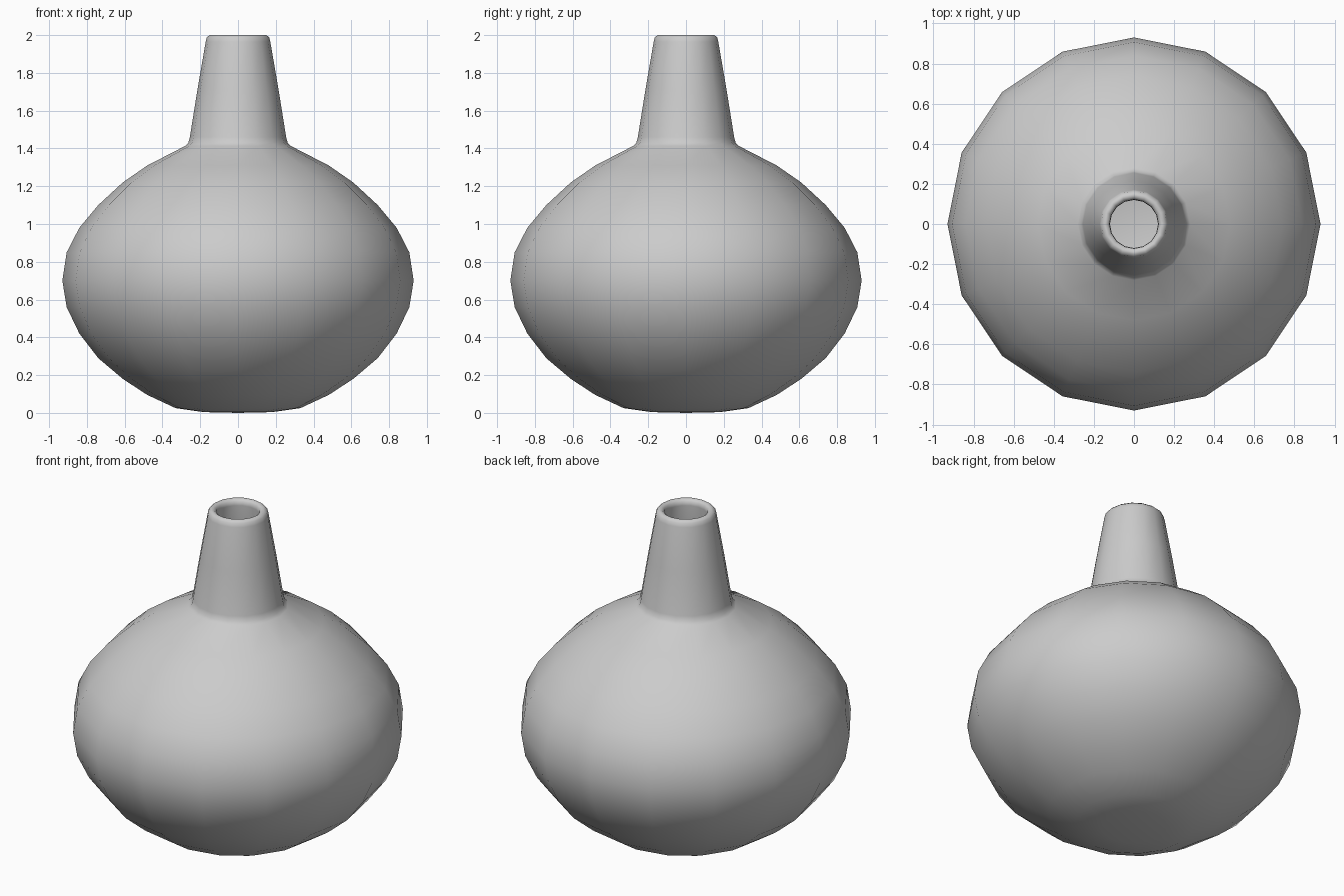
import bpy, bmesh, math

cube = bpy.data.objects.get("Cube")
if cube:
    bpy.data.objects.remove(cube, do_unlink=True)

SIDES = 16

# Single clay-grey material
clay = bpy.data.materials.new("clay_grey")
clay.use_nodes = True
colour = (0.6, 0.6, 0.6, 1)
clay.diffuse_color = colour
clay.node_tree.nodes["Principled BSDF"].inputs["Base Color"].default_value = colour

# Profile as (radius, height): base, round belly, shoulder, tapered neck, lip, hollow inside
base = [(0, 0), (0.18, 0.004), (0.33, 0.025)]
belly = [(0.48, 0.095), (0.61, 0.18), (0.74, 0.29), (0.84, 0.42), (0.907, 0.56),
         (0.93, 0.70), (0.907, 0.85), (0.84, 0.98), (0.74, 1.10), (0.61, 1.22), (0.48, 1.31)]
neck = [(0.28, 1.413), (0.263, 1.43), (0.255, 1.46), (0.215, 1.71), (0.171, 1.965)]
lip = [(0.165, 1.988), (0.15, 2.0), (0.137, 2.0), (0.123, 1.988), (0.12, 1.965)]
inside = [(0.17, 1.71), (0.21, 1.46), (0.22, 1.40)]
inside += [(r - 0.045, 0.70 + (z - 0.70) * 0.93) for r, z in reversed(belly)]
inside += [(0.3, 0.07), (0, 0.05)]


def lathe(name, profile):
    """Revolve a profile around z into a closed smooth mesh."""
    bm = bmesh.new()
    rings = []
    for r, z in profile:
        count = SIDES if r else 1
        rings.append([bm.verts.new((r * math.cos(math.tau * i / SIDES),
                                    r * math.sin(math.tau * i / SIDES), z))
                      for i in range(count)])
    for low, high in zip(rings, rings[1:]):
        for i in range(SIDES):
            j = (i + 1) % SIDES
            corners = [low[i % len(low)], low[j % len(low)],
                       high[j % len(high)], high[i % len(high)]]
            bm.faces.new(list(dict.fromkeys(corners)))
    bmesh.ops.recalc_face_normals(bm, faces=bm.faces)
    for face in bm.faces:
        face.smooth = True
    mesh = bpy.data.meshes.new(name)
    bm.to_mesh(mesh)
    bm.free()
    mesh.materials.append(clay)
    obj = bpy.data.objects.new(name, mesh)
    bpy.context.collection.objects.link(obj)
    return obj


lathe("vase", base + belly + neck + lip + inside)
